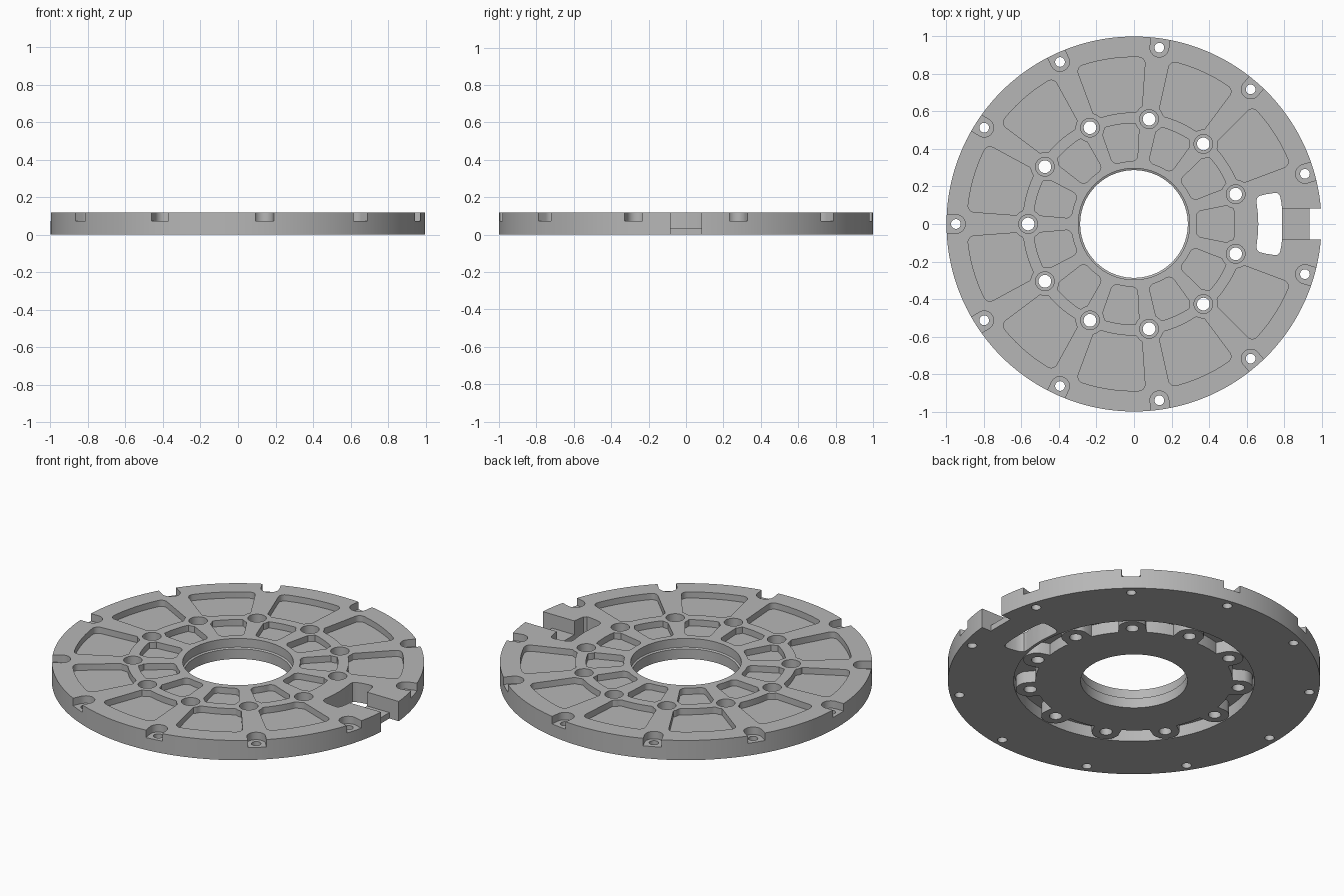
import bpy, bmesh, math

if "Cube" in bpy.data.objects:
    bpy.data.objects.remove(bpy.data.objects["Cube"])

N = 11
STEP = 2 * math.pi / N
TOP = 0.117
HOLE_R, BOSS_R = 0.565, 0.077

metal = bpy.data.materials.new("grey_metal")
metal.diffuse_color = (0.47, 0.47, 0.47, 1)
metal.use_nodes = True
metal.node_tree.nodes["Principled BSDF"].inputs["Base Color"].default_value = metal.diffuse_color


def polar(r, a):
    return (r * math.cos(a), r * math.sin(a))


def circle(r, n, cx=0, cy=0):
    return [(cx + r * math.cos(2 * math.pi * i / n), cy + r * math.sin(2 * math.pi * i / n)) for i in range(n)]


def prism(bm, pts, z0, z1):
    """Upright solid from a counter-clockwise outline."""
    lo = [bm.verts.new((x, y, z0)) for x, y in pts]
    hi = [bm.verts.new((x, y, z1)) for x, y in pts]
    bm.faces.new(lo[::-1])
    bm.faces.new(hi)
    for i in range(len(pts)):
        j = (i + 1) % len(pts)
        bm.faces.new((lo[i], lo[j], hi[j], hi[i]))


def lathe(bm, rings, n):
    """Ring-shaped solid from a closed list of (outline, z) loops."""
    loops = [[bm.verts.new((x, y, z)) for x, y in pts] for pts, z in rings]
    for k in range(len(loops)):
        a, b = loops[k], loops[(k + 1) % len(loops)]
        for i in range(n):
            j = (i + 1) % n
            bm.faces.new((a[i], a[j], b[j], b[i]))
    bmesh.ops.recalc_face_normals(bm, faces=bm.faces)


def make_object(name, bm):
    me = bpy.data.meshes.new(name)
    bm.to_mesh(me)
    bm.free()
    ob = bpy.data.objects.new(name, me)
    bpy.context.collection.objects.link(ob)
    return ob


def boss_span(a):
    """Near and far radius of the hole boss along direction a, or None."""
    d = (a - math.pi + STEP / 2) % STEP - STEP / 2
    h = HOLE_R * math.sin(d)
    if abs(h) >= BOSS_R:
        return None
    c, s = HOLE_R * math.cos(d), math.sqrt(BOSS_R ** 2 - h * h)
    return c - s, c + s


def sector(centre, half, r0, r1, f, outside):
    """Rounded ring sector that curves around the hole bosses."""
    pts = []
    corners = [(r0, -1, -1), (r1, -1, 1), (r1, 1, 1), (r0, 1, -1)]
    for k, (r, sa, sr) in enumerate(corners):
        fa = f / r
        start = [math.pi, math.pi / 2, 0, -math.pi / 2][k]
        arc = []
        for i in range(7):
            t = i / 6 * math.pi / 2
            # sweep from one side of the corner to the other
            u, v = (math.sin(t), math.cos(t)) if k in (0, 2) else (math.cos(t), math.sin(t))
            arc.append((sa * (half - fa + fa * u), r - sr * f + sr * f * v))
        pts += arc
        if k in (1, 3):
            a0, a1 = arc[-1][0], -arc[-1][0]
            pts += [(a0 + (a1 - a0) * i / 14, r) for i in range(1, 14)]
    out = []
    for d, r in pts:
        span = boss_span(centre + d)
        if span:
            r = max(r, span[1]) if outside else min(r, span[0])
        out.append(polar(r, centre + d))
    area = sum(p[0] * q[1] - q[0] * p[1] for p, q in zip(out, out[1:] + out[:1]))
    return out if area > 0 else out[::-1]


# Main plate with a stepped central bore
SEG = 176
bm = bmesh.new()
lathe(bm, [(circle(1, SEG), 0), (circle(1, SEG), TOP), (circle(0.297, SEG), TOP),
           (circle(0.297, SEG), 0.065), (circle(0.287, SEG), 0.06), (circle(0.287, SEG), 0)], SEG)
plate = make_object("motor_plate", bm)
cutters = []

# Two rings of shallow pockets; the outer ring skips the notch
bm = bmesh.new()
for k in range(N):
    c = math.pi + STEP * (k + 0.5)
    prism(bm, sector(c, math.radians(11.2), 0.335, 0.537, 0.03, False), 0.08, 0.3)
    if k != N // 2:
        prism(bm, sector(c, math.radians(12.1), 0.595, 0.89, 0.035, True), 0.08, 0.3)
cutters.append(make_object("pocket_cutter", bm))

# Underside groove with a scalloped hub
GS = 352
inner = []
for i in range(GS):
    a = 2 * math.pi * i / GS
    span = boss_span(a)
    inner.append(polar(max(0.53, span[1]) if span else 0.53, a))
bm = bmesh.new()
lathe(bm, [(circle(0.646, GS), -0.1), (circle(0.646, GS), 0.07), (inner, 0.07), (inner, -0.1)], GS)
cutters.append(make_object("groove_cutter", bm))

# Counterbores and rim slots, then the through holes
wide, through = bmesh.new(), bmesh.new()
for k in range(N):
    a = math.pi + STEP * k
    x, y = polar(HOLE_R, a)
    prism(wide, circle(0.05, 32, x, y), 0.05, 0.3)
    prism(through, circle(0.034, 24, x, y), -0.1, 0.2)
    slot = [(0.95 + 0.05 * math.cos(t), 0.05 * math.sin(t))
            for t in [math.pi * (0.5 + i / 16) for i in range(17)]]
    slot += [(1.1, -0.05), (1.1, 0.05)]
    ca, sa = math.cos(a), math.sin(a)
    prism(wide, [(u * ca - v * sa, u * sa + v * ca) for u, v in slot], 0.073, 0.3)
    x, y = polar(0.95, a)
    prism(through, circle(0.026, 24, x, y), -0.1, 0.2)
cutters += [make_object("counterbore_cutter", wide), make_object("hole_cutter", through)]

# Cable window, with a notch to the rim that leaves a low bridge
half = [(0.79, 0.08), (0.785, 0.12), (0.778, 0.152), (0.765, 0.164), (0.745, 0.165),
        (0.70, 0.158), (0.67, 0.15), (0.656, 0.138), (0.653, 0.12), (0.66, 0.06)]
bm = bmesh.new()
prism(bm, half + [(0.663, 0)] + [(x, -y) for x, y in reversed(half)], -0.1, 0.3)
cutters.append(make_object("window_cutter", bm))
for name, x0, z0 in (("notch_cutter", 0.77, 0.035), ("notch_end_cutter", 0.935, -0.1)):
    bm = bmesh.new()
    prism(bm, [(x0, -0.082), (1.1, -0.082), (1.1, 0.082), (x0, 0.082)], z0, 0.3)
    cutters.append(make_object(name, bm))

# Cut everything, then shade
bpy.context.view_layer.objects.active = plate
plate.select_set(True)
for c in cutters:
    m = plate.modifiers.new(c.name, 'BOOLEAN')
    m.operation, m.solver, m.object = 'DIFFERENCE', 'EXACT', c
    bpy.ops.object.modifier_apply(modifier=m.name)
    bpy.data.objects.remove(c)
plate.data.materials.clear()
plate.data.materials.append(metal)
for p in plate.data.polygons:
    p.material_index = 0
bpy.ops.object.shade_smooth_by_angle(angle=math.radians(30))
